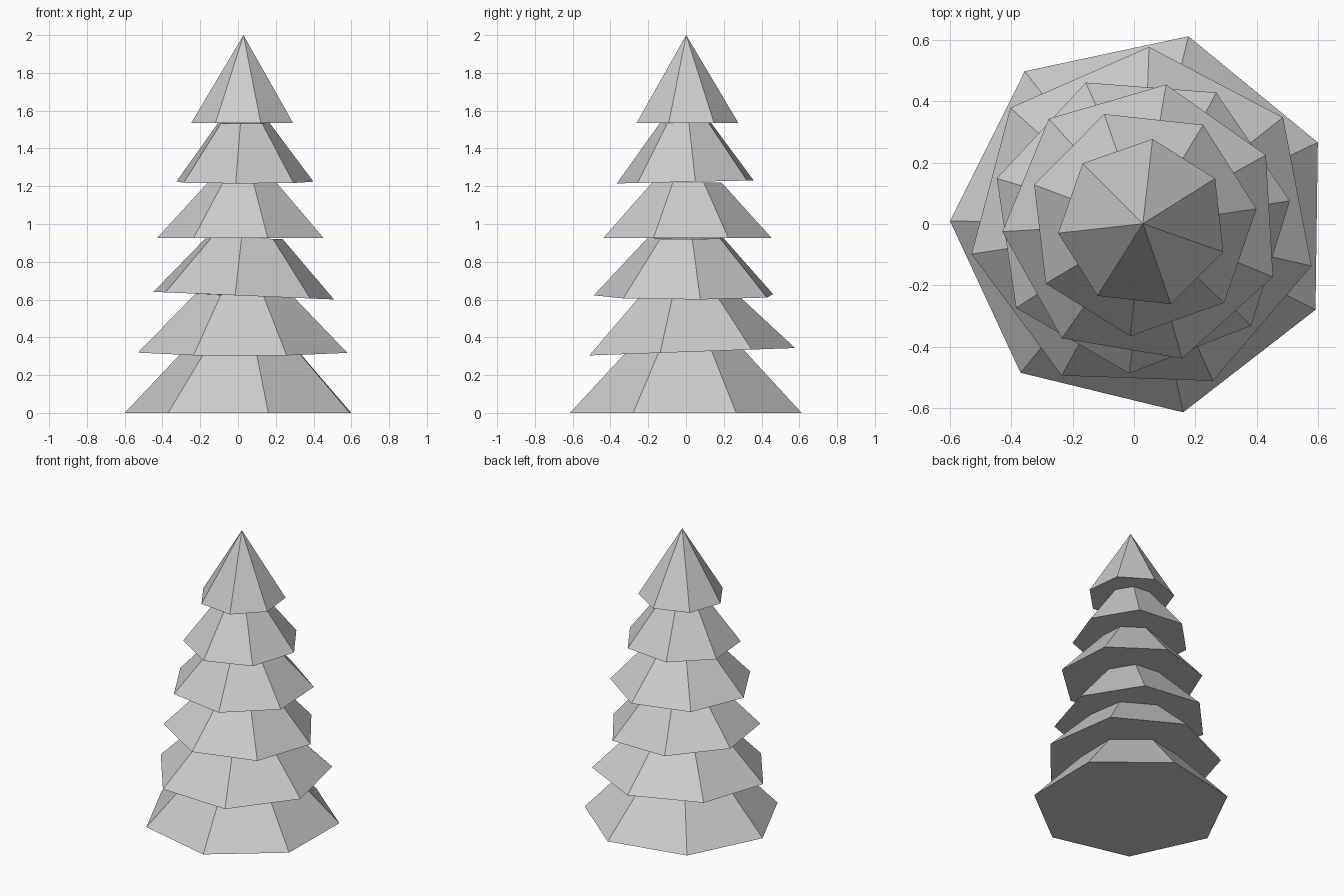
import bpy
import bmesh
from math import cos, sin, radians, tau
from mathutils import Matrix

if "Cube" in bpy.data.objects:
    bpy.data.objects.remove(bpy.data.objects["Cube"])

SIDES = 7


def tier(name, centre, z, height, r_low, r_top, start, tilt=(0, 0)):
    """Seven-sided cone or frustum, turned by start and tilted about its base."""
    bm = bmesh.new()

    def ring(r, h):
        angles = [radians(start) + tau * i / SIDES for i in range(SIDES)]
        return [bm.verts.new((r * cos(a), r * sin(a), h)) for a in angles]

    low = ring(r_low, 0)
    bm.faces.new(low[::-1])
    if r_top:
        top = ring(r_top, height)
        bm.faces.new(top)
    else:
        apex = bm.verts.new((0, 0, height))
    for i in range(SIDES):
        j = (i + 1) % SIDES
        if r_top:
            bm.faces.new((low[i], low[j], top[j], top[i]))
        else:
            bm.faces.new((low[i], low[j], apex))
    turn = Matrix.Rotation(tilt[1], 4, 'Y') @ Matrix.Rotation(tilt[0], 4, 'X')
    bm.transform(turn)
    mesh = bpy.data.meshes.new(name)
    bm.to_mesh(mesh)
    bm.free()
    obj = bpy.data.objects.new(name, mesh)
    obj.location = (centre[0], centre[1], z)
    bpy.context.collection.objects.link(obj)


# Foliage tiers from the ground up
tier("foliage_tier_1", (0.029, 0.001), 0.0, 0.33, 0.629, 0.317, 179.2)
tier("foliage_tier_2", (0.029, 0.009), 0.323, 0.31, 0.569, 0.258, 88.0, (0.036, 0))
tier("foliage_tier_3", (0.022, 0.003), 0.621, 0.307, 0.492, 0.205, 8.5, (0, 0.042))
tier("foliage_tier_4", (0.029, 0.002), 0.925, 0.295, 0.459, 0.188, 80.5)
tier("foliage_tier_5", (0.028, 0.006), 1.223, 0.312, 0.374, 0.140, 6.7, (0.022, 0))

# Pointed tip
tier("foliage_tip", (0.029, 0.001), 1.535, 0.465, 0.278, 0, 83.5)
